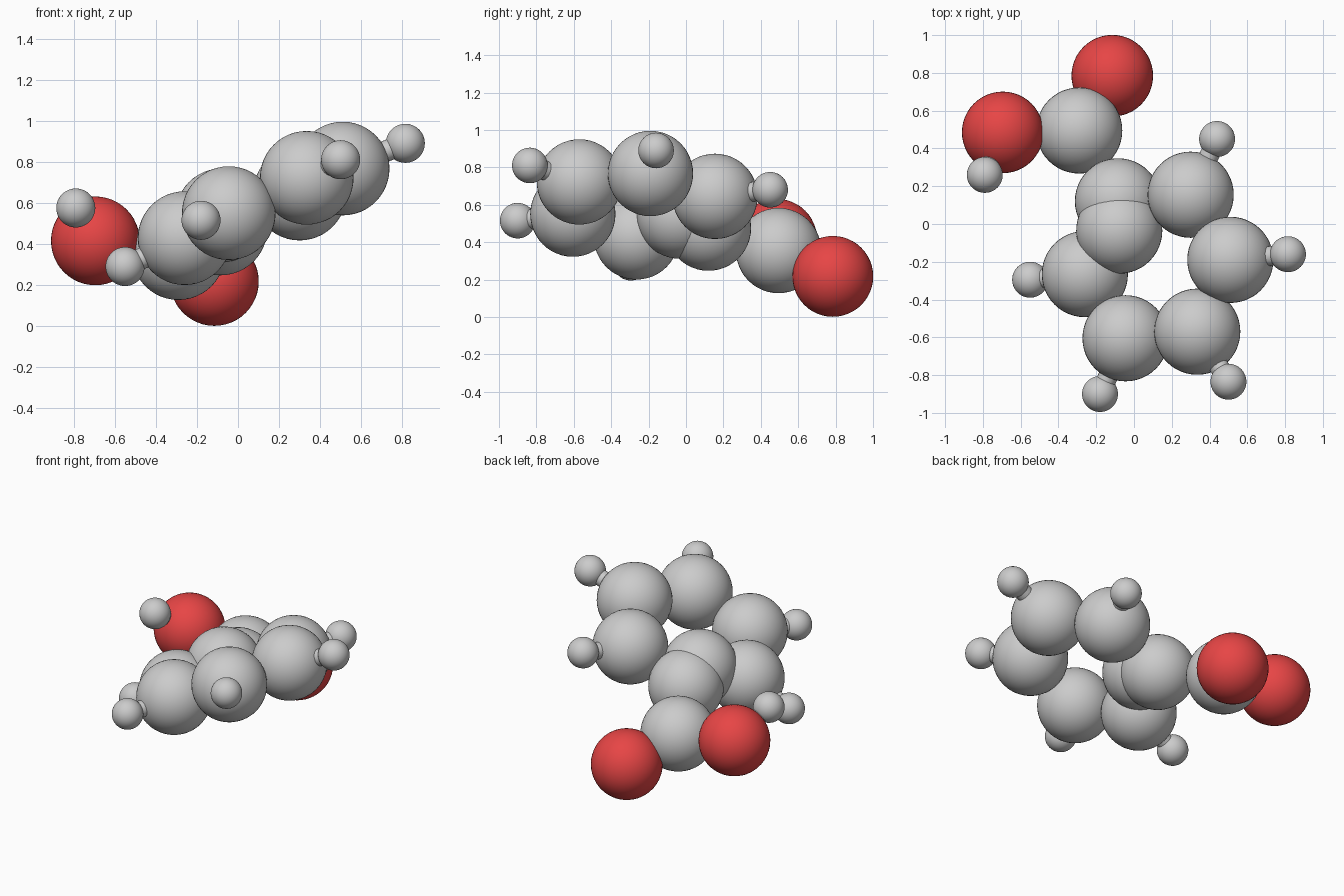
import bpy
from mathutils import Vector

if "Cube" in bpy.data.objects:
    bpy.data.objects.remove(bpy.data.objects["Cube"])

red = bpy.data.materials.new("oxygen_red")
red.diffuse_color = (0.8, 0.06, 0.06, 1)
red.use_nodes = True
red.node_tree.nodes["Principled BSDF"].inputs["Base Color"].default_value = red.diffuse_color

C_R, O_R, H_R, BOND_R = 0.228, 0.216, 0.095, 0.052

ring = [(-0.085, 0.12, 0.475), (0.30, 0.155, 0.645), (0.51, -0.19, 0.767),
        (0.335, -0.57, 0.722), (-0.045, -0.605, 0.55), (-0.26, -0.265, 0.428)]
ring_hydrogens = [(0.44, 0.45, 0.68), (0.815, -0.16, 0.89), (0.50, -0.835, 0.81),
                  (-0.18, -0.90, 0.515), (-0.55, -0.295, 0.29)]
acid_carbon = (-0.29, 0.495, 0.355)
oxygen_double = (-0.115, 0.785, 0.217)
oxygen_single = (-0.695, 0.485, 0.415)
acid_hydrogen = (-0.79, 0.26, 0.575)
inner_carbon = (-0.078, -0.035, 0.54)


def atom(name, pos, radius, mat=None):
    bpy.ops.mesh.primitive_uv_sphere_add(segments=48, ring_count=24, radius=radius, location=pos)
    ob = bpy.context.object
    ob.name = name
    bpy.ops.object.shade_smooth()
    if mat:
        ob.data.materials.append(mat)


def bond(name, a, b):
    a, b = Vector(a), Vector(b)
    d = b - a
    bpy.ops.mesh.primitive_cylinder_add(vertices=24, radius=BOND_R, depth=d.length,
                                        location=(a + b) / 2)
    ob = bpy.context.object
    ob.name = name
    ob.rotation_euler = d.to_track_quat('Z', 'Y').to_euler()
    bpy.ops.object.shade_smooth_by_angle()


# six-atom ring
for i, p in enumerate(ring):
    atom(f"ring_carbon_{i + 1}", p, C_R)
    bond(f"ring_bond_{i + 1}", p, ring[(i + 1) % 6])

# hydrogens on the ring
for i, p in enumerate(ring_hydrogens):
    atom(f"ring_hydrogen_{i + 1}", p, H_R)
    bond(f"hydrogen_bond_{i + 1}", ring[i + 1], p)

# extra carbon overlapping the first ring atom
atom("inner_carbon", inner_carbon, C_R)

# acid group
atom("acid_carbon", acid_carbon, C_R)
atom("oxygen_double", oxygen_double, O_R, red)
atom("oxygen_single", oxygen_single, O_R, red)
atom("acid_hydrogen", acid_hydrogen, H_R)
bond("acid_bond", ring[0], acid_carbon)
bond("oxygen_double_bond", acid_carbon, oxygen_double)
bond("oxygen_single_bond", acid_carbon, oxygen_single)
bond("acid_hydrogen_bond", oxygen_single, acid_hydrogen)
